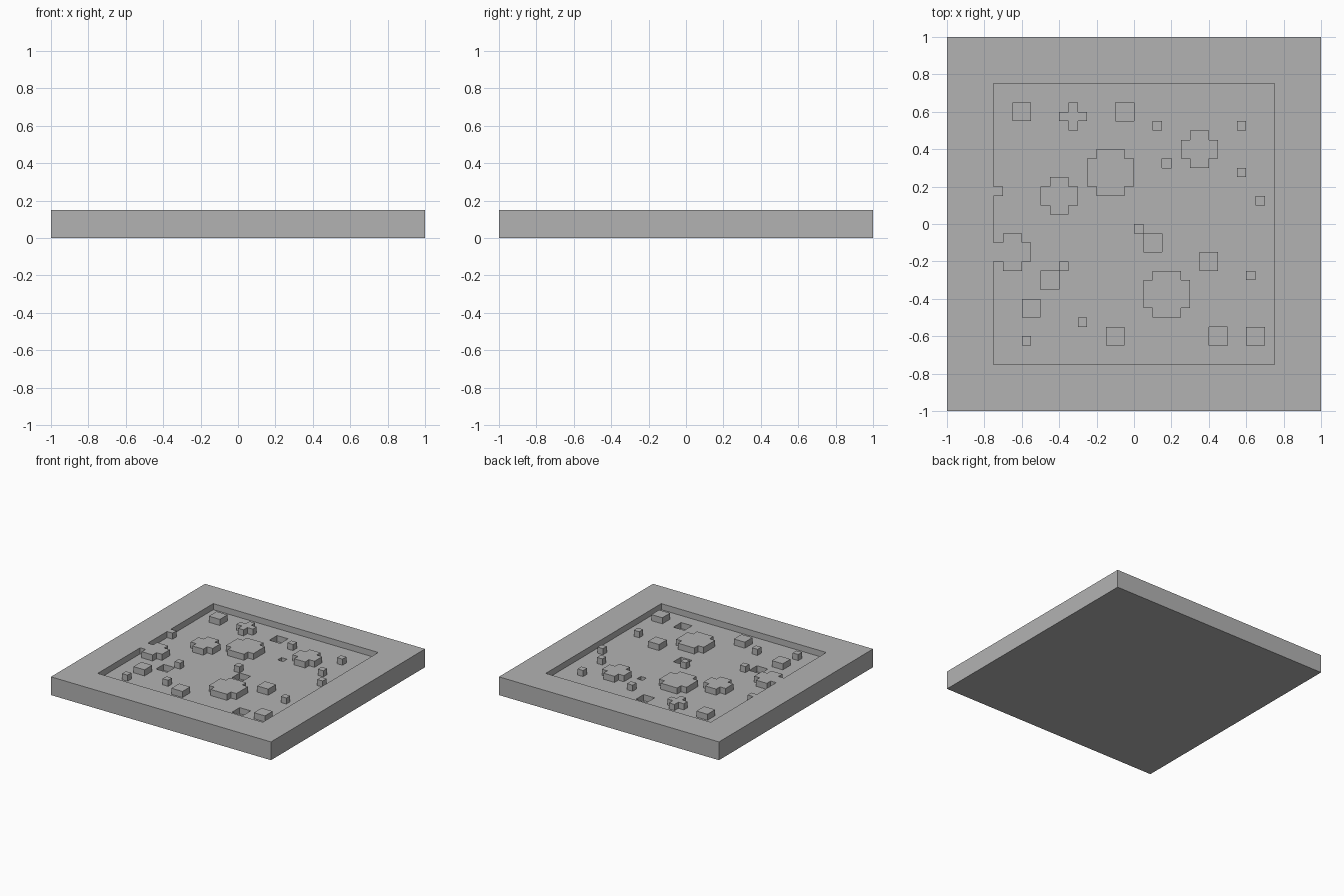
import bpy
import bmesh

CELL = 0.05        # width of one block, also the height of one step
HALF = 1.0         # half the tile width
INNER = 0.75       # half the sunken court width
FLOOR = 0.10       # height of the court floor

cube = bpy.data.objects.get("Cube")
if cube:
    bpy.data.objects.remove(cube, do_unlink=True)

# Stepped mounds with notched corners: left, front, cells across
MOUNDS = [(-0.40, 0.50, 3), (-0.25, 0.15, 5), (0.25, 0.30, 4),
          (-0.50, 0.05, 4), (-0.75, -0.25, 4), (0.05, -0.50, 5)]
# Square blocks two cells wide: left, front
BLOCKS = [(-0.65, 0.55), (-0.60, -0.50), (-0.15, -0.65),
          (0.35, -0.25), (0.60, -0.65)]
# Single studs: left, front
STUDS = [(0.10, 0.50), (0.55, 0.50), (0.55, 0.25), (0.65, 0.10),
         (-0.75, 0.15), (0.00, -0.05), (-0.40, -0.25), (0.60, -0.30),
         (-0.30, -0.55), (-0.60, -0.65)]
# Square pits: left, front, cells across
PITS = [(-0.10, 0.55, 2), (0.15, 0.30, 1), (0.05, -0.15, 2),
        (-0.50, -0.35, 2), (0.40, -0.65, 2)]


def cells(x, y, n, notched=False):
    """Grid cells of an n by n patch, optionally without its corners."""
    i0, j0 = round((x + HALF) / CELL), round((y + HALF) / CELL)
    ends = (0, n - 1)
    return {(i0 + i, j0 + j) for i in range(n) for j in range(n)
            if not (notched and i in ends and j in ends)}


def cell_of(face):
    c = face.calc_center_median()
    return int((c.x + HALF) / CELL), int((c.y + HALF) / CELL)


def in_rim(face):
    c = face.calc_center_median()
    return max(abs(c.x), abs(c.y)) > INNER


def extrude(bm, faces, dz, keep=False):
    """Extrude a patch of faces vertically and return its moved faces."""
    out = bmesh.ops.extrude_face_region(bm, geom=faces, use_keep_orig=keep)["geom"]
    verts = [g for g in out if isinstance(g, bmesh.types.BMVert)]
    bmesh.ops.translate(bm, verts=verts, vec=(0, 0, dz))
    if not keep:
        bmesh.ops.delete(bm, geom=[f for f in faces if f.is_valid], context="FACES")
    return [g for g in out if isinstance(g, bmesh.types.BMFace)]


raised = set().union(*(cells(x, y, n, True) for x, y, n in MOUNDS),
                     *(cells(x, y, 2) for x, y in BLOCKS),
                     *(cells(x, y, 1) for x, y in STUDS))
sunken = set().union(*(cells(x, y, n) for x, y, n in PITS))

# Slab up to the court floor
bm = bmesh.new()
n = round(2 * HALF / CELL)
bmesh.ops.create_grid(bm, x_segments=n, y_segments=n, size=HALF)
top = extrude(bm, bm.faces[:], FLOOR, keep=True)

# Rim and mounds step up, pits step down
up = [f for f in top if in_rim(f) or cell_of(f) in raised]
down = [f for f in top if cell_of(f) in sunken]
extrude(bm, up, CELL)
extrude(bm, down, -CELL)

# Merge flat areas into clean faces
bmesh.ops.remove_doubles(bm, verts=bm.verts[:], dist=0.0001)
bmesh.ops.recalc_face_normals(bm, faces=bm.faces[:])
bmesh.ops.dissolve_limit(bm, angle_limit=0.01, verts=bm.verts[:], edges=bm.edges[:])

mesh = bpy.data.meshes.new("terrain_tile")
bm.to_mesh(mesh)
bm.free()
tile = bpy.data.objects.new("terrain_tile", mesh)
bpy.context.collection.objects.link(tile)

# Plain stone grey
grey = bpy.data.materials.new("stone_grey")
grey.use_nodes = True
colour = (0.45, 0.45, 0.45, 1)
grey.diffuse_color = colour
grey.node_tree.nodes["Principled BSDF"].inputs["Base Color"].default_value = colour
mesh.materials.append(grey)
